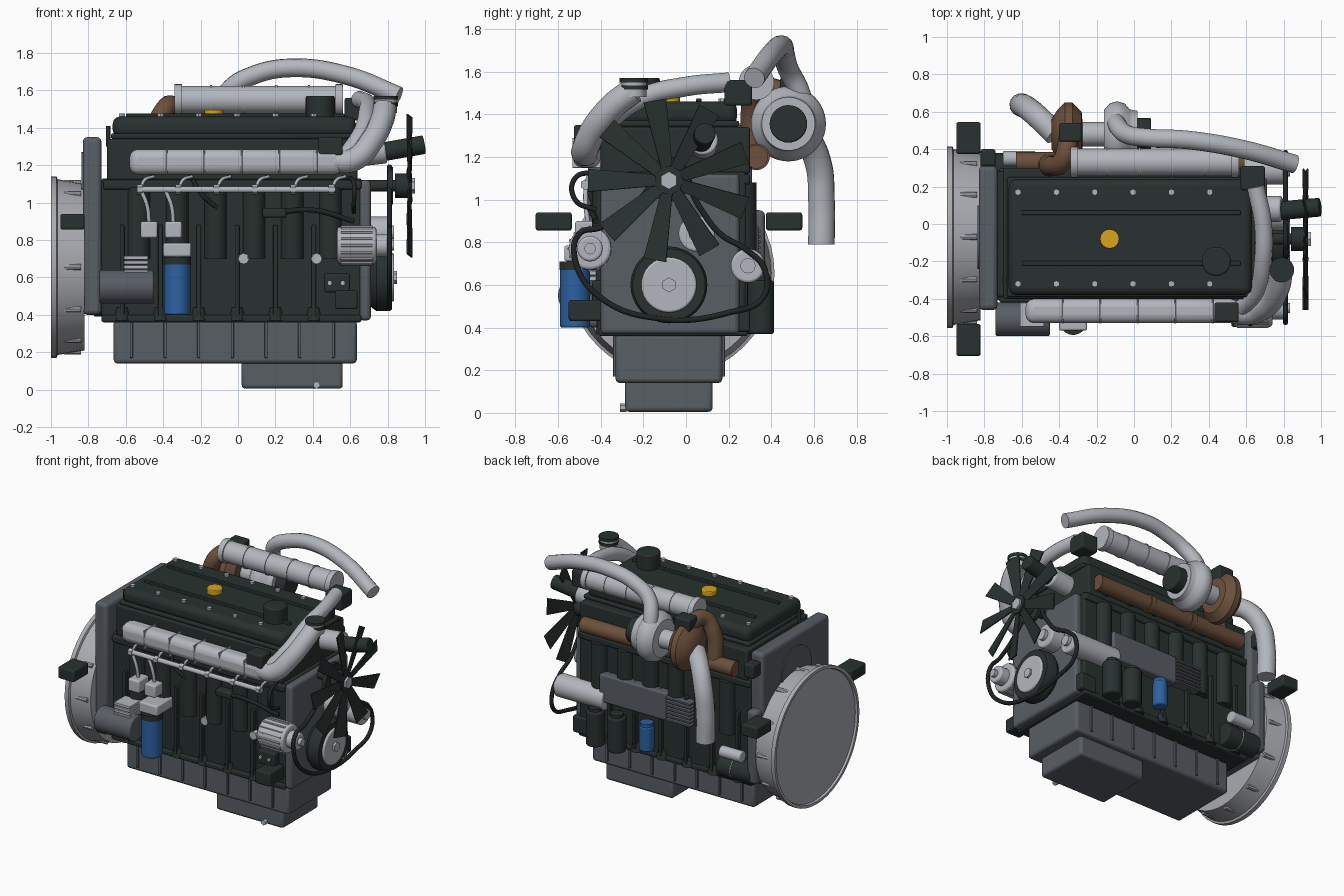
import bpy
import bmesh
from math import pi, sin, cos, radians
from mathutils import Matrix, Vector

default_cube = bpy.data.objects.get("Cube")
if default_cube:
    bpy.data.objects.remove(default_cube, do_unlink=True)


def paint(name, red, green, blue):
    material = bpy.data.materials.new(name)
    material.use_nodes = True
    colour = (red, green, blue, 1)
    material.diffuse_color = colour
    material.node_tree.nodes["Principled BSDF"].inputs["Base Color"].default_value = colour
    return material


dark = paint("dark green iron", .021, .031, .029)
grey = paint("mid grey casting", .098, .112, .13)
silver = paint("light aluminium", .45, .47, .51)
housing = paint("housing grey", .4, .41, .44)
bronze = paint("bronze exhaust", .15, .08, .045)
blue = paint("blue filter", .025, .12, .36)
yellow = paint("yellow cap", .7, .38, .008)
rubber = paint("black rubber", .014, .018, .018)
created = []


def register(name, data, material):
    obj = bpy.data.objects.new(name, data)
    bpy.context.collection.objects.link(obj)
    data.materials.append(material)
    created.append(obj)
    return obj


def finish(name, bm, material, bevel=0):
    bmesh.ops.recalc_face_normals(bm, faces=bm.faces)
    mesh = bpy.data.meshes.new(name)
    bm.to_mesh(mesh)
    bm.free()
    obj = register(name, mesh, material)
    if bevel:
        modifier = obj.modifiers.new("rounded edges", "BEVEL")
        modifier.width = bevel
        modifier.segments = 3


def box(name, material, low, high, bevel=.012):
    low, high = Vector(low), Vector(high)
    bm = bmesh.new()
    place = Matrix.Translation((low + high) / 2) @ Matrix.Diagonal((*(high - low), 1))
    bmesh.ops.create_cube(bm, size=1, matrix=place)
    finish(name, bm, material, bevel)


def rod(name, material, start, end, radius, tip=None, sides=32, bevel=0):
    start, end = Vector(start), Vector(end)
    axis = end - start
    turn = axis.to_track_quat("Z", "Y").to_matrix().to_4x4()
    bm = bmesh.new()
    bmesh.ops.create_cone(bm, cap_ends=True, segments=sides, radius1=radius,
                          radius2=radius if tip is None else tip, depth=axis.length,
                          matrix=Matrix.Translation((start + end) / 2) @ turn)
    finish(name, bm, material, bevel)


def lathe(name, material, y, z, profile):
    """Revolve (x, radius) points about an axis parallel to x."""
    bm = bmesh.new()
    verts = [bm.verts.new((x, y + radius, z)) for x, radius in profile]
    edges = [bm.edges.new(pair) for pair in zip(verts, verts[1:])]
    bmesh.ops.spin(bm, geom=verts + edges, cent=(0, y, z), axis=(1, 0, 0),
                   angle=2 * pi, steps=48)
    bmesh.ops.remove_doubles(bm, verts=bm.verts, dist=.0005)
    finish(name, bm, material)


def tube(name, material, points, radius, closed=False):
    curve = bpy.data.curves.new(name, "CURVE")
    curve.dimensions = "3D"
    curve.bevel_depth = radius
    curve.bevel_resolution = 5
    curve.use_fill_caps = True
    curve.resolution_u = 8
    spline = curve.splines.new("BEZIER")
    spline.bezier_points.add(len(points) - 1)
    for knot, point in zip(spline.bezier_points, points):
        knot.co = point
        knot.handle_left_type = knot.handle_right_type = "AUTO"
    spline.use_cyclic_u = closed
    register(name, curve, material)


# Block, head, valve cover
box("engine_block", dark, (-.73, -.39, .36), (.66, .28, 1.13))
box("deck_flange", dark, (-.72, -.42, 1.07), (.66, .3, 1.12))
box("base_flange", dark, (-.73, -.41, .36), (.66, .29, .4))
box("cylinder_head", dark, (-.7, -.4, 1.12), (.64, .3, 1.34))
box("valve_cover_flange", dark, (-.68, -.39, 1.34), (.65, .25, 1.37))
box("valve_cover", dark, (-.67, -.38, 1.35), (.63, .24, 1.46), bevel=.04)
for y in (-.21, .06):
    box("cover_strip", dark, (-.6, y - .012, 1.45), (.57, y + .012, 1.475), bevel=.005)
for column in range(6):
    x = -.62 + column * .205
    for y in (-.32, .17):
        rod("cover_bolt", silver, (x, y, 1.44), (x, y, 1.475), .018, sides=6)
    # Cylinder bulges and ribs on both flanks
    for side, y in (("right", -.38), ("left", .27)):
        rod(side + "_cylinder_bulge", dark, (x + .09, y, .7), (x + .09, y, 1.08), .06)
        rib = x if x < .6 else .6
        box(side + "_block_rib", dark, (rib - .012, y - .04, .37), (rib + .012, y + .04, .88), bevel=.005)
        rod(side + "_rib_foot", dark, (rib, y, .37), (rib, y, .44), .045, tip=.03)
    # Fuel lines and exhaust ports
    tube("injector_line", silver, [(x + .1, -.47, 1.07), (x + .12, -.45, 1.12), (x + .17, -.41, 1.14)], .009)
    rod("fuel_rail_union", silver, (x + .08, -.47, 1.07), (x + .11, -.47, 1.07), .026, sides=6)
    rod("exhaust_port", dark, (x + .09, .26, 1.19), (x + .09, .31, 1.19), .045)
rod("filler_neck", dark, (.44, -.2, 1.45), (.44, -.2, 1.57), .078, bevel=.01)
rod("yellow_filler_cap", yellow, (-.13, -.08, 1.45), (-.13, -.08, 1.495), .052, sides=16, bevel=.005)
for x in (.03, .42):
    rod("block_plug", silver, (x, -.38, .7), (x, -.43, .7), .03, sides=8)

# Oil pan
box("oil_pan", grey, (-.665, -.33, .14), (.635, .17, .37), bevel=.02)
box("oil_sump", grey, (.02, -.285, .005), (.56, .125, .16), bevel=.02)
for column in range(7):
    x = -.57 + column * .18
    box("pan_rib", grey, (x - .008, -.342, .17), (x + .008, .182, .36), bevel=.003)
rod("drain_plug", silver, (.42, -.28, .025), (.42, -.31, .025), .02, sides=6)

# Rear plate, flywheel housing and mounts
box("rear_plate", grey, (-.83, -.46, .4), (-.73, .31, 1.35), bevel=.025)
box("rear_plate_lower", grey, (-.82, -.44, .42), (-.74, .37, .95), bevel=.025)
rod("rear_cover_disc", grey, (-.82, -.07, 1.1), (-.838, -.07, 1.1), .17)
lathe("flywheel_housing", housing, -.07, .655,
      [(-.82, 0), (-.82, .445), (-.965, .47), (-.97, .485), (-1, .485),
       (-1, .465), (-.985, .46), (-.985, 0)])
for step in range(12):
    angle = 2 * pi * step / 12
    y, z = -.07 + .45 * cos(angle), .655 + .45 * sin(angle)
    rod("housing_bolt_boss", housing, (-.84, y, z), (-.93, y, z), .016, sides=8)
for side, y in (("right", -.62), ("left", .46)):
    box(side + "_engine_mount", dark, (-.95, y - .085, .855), (-.82, y + .085, .94))
box("lifting_block", dark, (-.82, .31, 1.2), (-.74, .4, 1.3))
rod("breather", dark, (-.695, -.3, 1.3), (-.695, -.3, 1.41), .012)

# Gear cover, pulleys, belt
box("gear_cover", grey, (.65, -.4, .37), (.71, .25, 1.12), bevel=.02)
lathe("crank_damper", dark, -.08, .6,
      [(.7, 0), (.7, .15), (.74, .18), (.8, .18), (.82, .17), (.82, 0)])
rod("crank_pulley", silver, (.8, -.08, .6), (.835, -.08, .6), .13, bevel=.01)
rod("crank_bolt", silver, (.83, -.08, .6), (.85, -.08, .6), .035, sides=6)
for name, y, z, back, radius in (("compressor_pump", .29, .69, .42, .08),
                                 ("water_pump", .05, .84, .68, .085),
                                 ("alternator_pulley", -.45, .77, .68, .06)):
    rod(name, silver, (back, y, z), (.81, y, z), radius, bevel=.012)
    rod(name + "_nut", silver, (.8, y, z), (.835, y, z), radius * .45, sides=12)
belt = [(-.4, .87), (-.5, .84), (-.52, .72), (-.4, .54), (-.1, .44), (.2, .47), (.36, .54),
        (.37, .67), (.29, .76), (.16, .84), (.06, .97), (-.08, 1.19), (-.2, 1.02)]
tube("drive_belt", rubber, [(.81, y, z) for y, z in belt], .014, closed=True)

# Fan
FAN_Y, FAN_Z = -.08, 1.09
rod("fan_shaft", dark, (.64, FAN_Y, FAN_Z), (.85, FAN_Y, FAN_Z), .03)
rod("fan_pulley", dark, (.8, FAN_Y, FAN_Z), (.83, FAN_Y, FAN_Z), .1)
rod("fan_hub", dark, (.84, FAN_Y, FAN_Z), (.93, FAN_Y, FAN_Z), .065)
rod("fan_nut", silver, (.92, FAN_Y, FAN_Z), (.945, FAN_Y, FAN_Z), .042, sides=6)
for step in range(9):
    bm = bmesh.new()
    outline = [(-.025, .04), (.025, .04), (.055, .38), (-.055, .38)]
    blade = bm.faces.new([bm.verts.new((-.004, y, z)) for y, z in outline])
    extruded = bmesh.ops.extrude_face_region(bm, geom=[blade])["geom"]
    moved = [part for part in extruded if isinstance(part, bmesh.types.BMVert)]
    bmesh.ops.translate(bm, verts=moved, vec=(.008, 0, 0))
    pitch = Matrix.Rotation(radians(13), 4, "Z")
    spin = Matrix.Rotation(radians(10 + 40 * step), 4, "X")
    bm.transform(Matrix.Translation((.917, FAN_Y, FAN_Z)) @ spin @ pitch)
    finish("fan_blade", bm, dark)

# Coolant outlet
rod("thermostat_housing", silver, (.62, .08, 1.26), (.79, .08, 1.28), .07, bevel=.01)
rod("coolant_outlet", dark, (.77, .07, 1.27), (.995, .09, 1.31), .05, bevel=.008)

# Intake manifold and charge pipes
box("intake_manifold", silver, (-.58, -.53, 1.15), (.56, -.4, 1.285), bevel=.045)
for column in range(5):
    x = -.38 + column * .2
    box("manifold_band", silver, (x - .004, -.533, 1.148), (x + .004, -.4, 1.288), bevel=.003)
tube("intake_elbow", silver, [(.5, -.465, 1.22), (.62, -.475, 1.23), (.715, -.43, 1.33),
                            (.77, -.34, 1.44), (.787, -.25, 1.51)], .063)
rod("intake_neck", silver, (.79, -.245, 1.48), (.79, -.245, 1.555), .06)
for z in (1.515, 1.55):
    rod("intake_cap_ring", dark, (.79, -.245, z), (.79, -.245, z + .02), .066)
box("intake_clamp_block", dark, (.43, -.525, 1.25), (.56, -.42, 1.35))
tube("charge_pipe", silver, [(.58, -.45, 1.25), (.66, -.36, 1.37), (.69, -.2, 1.48),
                            (.69, 0, 1.53), (.65, .2, 1.55)], .047)
box("charge_pipe_coupler", dark, (.57, .18, 1.44), (.7, .31, 1.56))

# Charge cooler above the exhaust side
rod("charge_cooler", silver, (-.33, .33, 1.55), (.56, .33, 1.55), .074)
for column in range(6):
    x = -.32 + column * .175
    rod("cooler_band", silver, (x - .006, .33, 1.55), (x + .006, .33, 1.55), .079)
for x in (-.32, .54):
    rod("cooler_flange", silver, (x - .02, .33, 1.55), (x + .02, .33, 1.55), .083)
box("cooler_coupler", dark, (-.4, .44, 1.45), (-.28, .54, 1.57))

# Turbocharger and exhaust
tube("exhaust_manifold", bronze, [(-.63, .33, 1.2), (-.1, .33, 1.2), (.59, .33, 1.2)], .055)
for x in (-.2, .15):
    rod("manifold_joint", bronze, (x - .02, .33, 1.2), (x + .02, .33, 1.2), .062)
tube("turbo_riser", bronze, [(-.46, .32, 1.22), (-.44, .31, 1.4), (-.38, .34, 1.51),
                            (-.35, .46, 1.49), (-.35, .52, 1.42)], .054)
lathe("turbine_housing", bronze, .48, 1.355,
      [(-.44, 0), (-.44, .08), (-.41, .13), (-.37, .17), (-.33, .17), (-.28, .12), (-.27, 0)])
rod("turbo_core", silver, (-.29, .48, 1.355), (-.13, .48, 1.355), .065)
lathe("compressor_housing", silver, .48, 1.355,
      [(-.16, 0), (-.16, .13), (-.13, .165), (-.09, .176), (-.05, .165), (-.025, .135),
       (-.01, .13), (.02, .125), (.02, 0)])
rod("compressor_inlet", dark, (.01, .48, 1.355), (.09, .48, 1.355), .088, bevel=.008)
tube("upper_air_pipe", silver, [(-.09, .57, 1.36), (-.09, .53, 1.51), (-.04, .48, 1.61), (.08, .46, 1.68),
                               (.28, .45, 1.72), (.58, .4, 1.68), (.86, .32, 1.57)], .05)
tube("exhaust_downpipe", silver, [(-.42, .48, 1.33), (-.5, .56, 1.29), (-.57, .62, 1.17),
                                 (-.6, .635, 1), (-.6, .635, .79)], .063)

# Right flank accessories
rod("fuel_rail", silver, (-.53, -.47, 1.07), (.52, -.47, 1.07), .017)
rod("starter_body", grey, (-.74, -.51, .55), (-.45, -.51, .55), .09, bevel=.01)
for level in range(4):
    z = .62 + level * .025
    box("starter_cooling_fin", silver, (-.61, -.55, z), (-.48, -.42, z + .02), bevel=.004)
rod("blue_oil_filter", blue, (-.325, -.52, .4), (-.325, -.52, .68), .07, bevel=.01)
rod("filter_collar", dark, (-.325, -.52, .67), (-.325, -.52, .71), .073)
box("filter_head", silver, (-.4, -.57, .71), (-.25, -.38, .785))
for x in (-.475, -.345):
    box("fuel_sensor", silver, (x - .045, -.52, .81), (x + .045, -.4, .9))
    tube("sensor_pipe", silver, [(x, -.46, .89), (x - .01, -.47, .98), (x - .045, -.47, 1.07)], .011)
rod("alternator_body", silver, (.53, -.45, .77), (.74, -.45, .77), .1, bevel=.015)
for step in range(16):
    angle = 2 * pi * step / 16
    y, z = -.45 + .1 * cos(angle), .77 + .1 * sin(angle)
    rod("alternator_fin", silver, (.55, y, z), (.72, y, z), .008, sides=6)
box("control_bracket", dark, (.46, -.44, .52), (.6, -.38, .62))
for x in (.49, .56):
    rod("bracket_bolt", silver, (x, -.43, .57), (x, -.45, .57), .014, sides=6)
box("control_box", dark, (.52, -.55, .43), (.64, -.38, .53))
box("wiring_plug", dark, (.13, -.45, .92), (.26, -.38, .97))
tube("wiring_hose", rubber, [(.22, -.43, .95), (.4, -.45, .96), (.62, -.42, .9)], .014)
tube("sensor_wire", rubber, [(-.24, -.42, 1.12), (-.2, -.45, 1.05), (-.11, -.43, .97)], .012)
tube("looped_wire", rubber, [(.6, -.41, 1.13), (.62, -.52, 1.1), (.62, -.52, 1), (.62, -.42, .95)], .012)

# Left flank accessories
box("oil_cooler_plate", grey, (-.08, .26, .68), (.46, .34, .88))
for row in range(7):
    z = .69 + row * .026
    box("heat_sink_fin", grey, (-.28, .26, z), (-.08, .35, z + .014), bevel=.003)
for name, x, material, radius in (("front_fuel_filter", .48, dark, .063), ("rear_fuel_filter", .31, dark, .063),
                                  ("blue_coolant_filter", .07, blue, .05)):
    bottom = .44 if material == blue else .37
    rod(name, material, (x, .35, bottom), (x, .35, .62), radius, bevel=.012)
    rod(name + "_head", material, (x, .35, .61), (x, .35, .64), .045)
box("filter_bracket", dark, (.57, .18, .38), (.7, .3, .5))
rod("left_starter", dark, (-.77, .3, .47), (-.5, .3, .47), .08, bevel=.01)
rod("starter_band", silver, (-.62, .3, .47), (-.615, .3, .47), .082)
rod("starter_solenoid", silver, (-.7, .35, .59), (-.53, .35, .59), .04, bevel=.006)

# Turn tubes into meshes, then smooth everything
bpy.ops.object.select_all(action="DESELECT")
for obj in created:
    if obj.type == "CURVE":
        obj.select_set(True)
        bpy.context.view_layer.objects.active = obj
bpy.ops.object.convert(target="MESH")
for obj in bpy.context.view_layer.objects:
    if obj.type == "MESH":
        obj.select_set(True)
        bpy.context.view_layer.objects.active = obj
bpy.ops.object.shade_smooth_by_angle(angle=radians(35))
